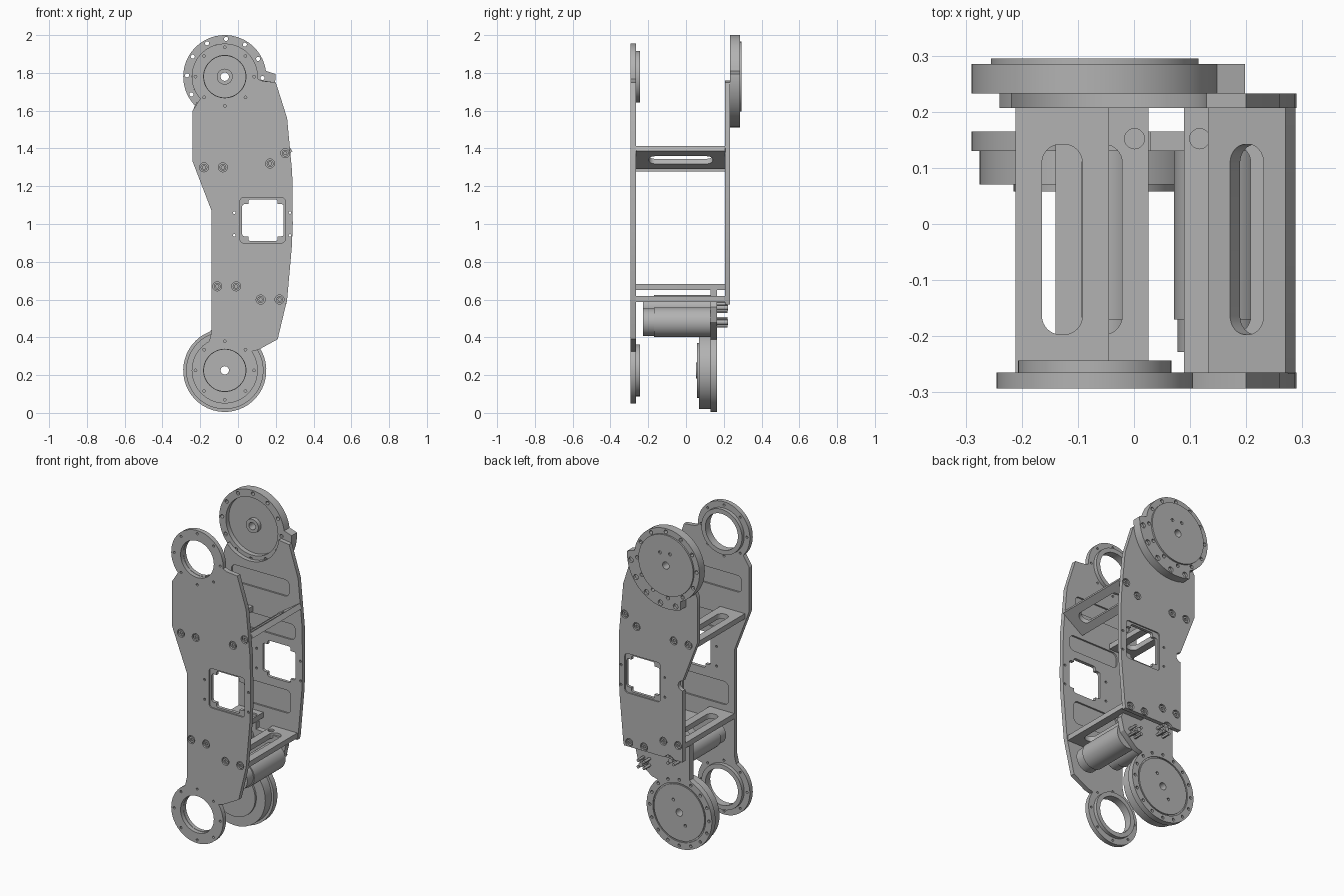
import bpy, bmesh, math
from mathutils import Matrix, Vector

cube = bpy.data.objects.get("Cube")
if cube:
    bpy.data.objects.remove(cube)

metal = bpy.data.materials.new("plain_grey")
metal.use_nodes = True
GREY = (0.45, 0.45, 0.45, 1)
metal.diffuse_color = GREY
metal.node_tree.nodes["Principled BSDF"].inputs["Base Color"].default_value = GREY

CX, TOP, LOW = -0.07, 1.78, 0.225   # joint axis positions


def arc(x, z, r, a0, a1, n=40):
    angles = [math.radians(a0 + (a1 - a0) * i / n) for i in range(n + 1)]
    return [(x + r * math.cos(a), z + r * math.sin(a)) for a in angles]


def circle(x, z, r, n=48):
    return arc(x, z, r, 0, 360, n)[:-1]


def rounded(x0, x1, z0, z1, r):
    pts = []
    for x, z, a in ((x1 - r, z1 - r, 0), (x0 + r, z1 - r, 90),
                    (x0 + r, z0 + r, 180), (x1 - r, z0 + r, 270)):
        pts += arc(x, z, r, a, a + 90, 8)
    return pts


def build(name, shapes, flat=False):
    """Extrude each (outline, low, high) along y, or along z if flat."""
    bm = bmesh.new()
    for pts, lo, hi in shapes:
        put = (lambda u, v, w: (u, v, w)) if flat else (lambda u, v, w: (u, w, v))
        face = bm.faces.new([bm.verts.new(put(u, v, lo)) for u, v in pts])
        res = bmesh.ops.extrude_face_region(bm, geom=[face])
        moved = [g for g in res["geom"] if isinstance(g, bmesh.types.BMVert)]
        bmesh.ops.translate(bm, verts=moved, vec=Vector(put(0, 0, hi - lo)))
    bmesh.ops.recalc_face_normals(bm, faces=bm.faces)
    mesh = bpy.data.meshes.new(name)
    bm.to_mesh(mesh)
    bm.free()
    mesh.materials.append(metal)
    obj = bpy.data.objects.new(name, mesh)
    bpy.context.collection.objects.link(obj)
    return obj


def cut(obj, shapes, flat=False):
    tool = build("cutter", shapes, flat)
    mod = obj.modifiers.new("cut", "BOOLEAN")
    mod.operation, mod.solver, mod.object = "DIFFERENCE", "EXACT", tool
    bpy.context.view_layer.update()
    result = obj.evaluated_get(bpy.context.evaluated_depsgraph_get())
    obj.data = bpy.data.meshes.new_from_object(result)
    obj.data.name = obj.name
    obj.modifiers.clear()
    bpy.data.objects.remove(tool)


def holes(z, r, count, size, lo, hi, start=0, step=None):
    step = step or 360 / count
    return [(circle(CX + r * math.cos(math.radians(start + i * step)),
                    z + r * math.sin(math.radians(start + i * step)), size, 12), lo, hi)
            for i in range(count)]


SCREWS = [(-0.18, 1.3), (-0.08, 1.3), (0.17, 1.32), (0.25, 1.375),
          (-0.11, 0.67), (-0.01, 0.67), (0.12, 0.6), (0.22, 0.6)]
RIGHT_EDGE = [(0.26, 0.6), (0.285, 0.88), (0.29, 1.0), (0.287, 1.27), (0.26, 1.56), (0.2, 1.75)]
LEFT_EDGE = [(-0.24, 1.6), (-0.24, 1.33), (-0.14, 1.07)]
POCKETS = [rounded(-0.19, 0.2, 1.43, 1.53, 0.03), rounded(-0.1, 0.24, 1.175, 1.27, 0.03),
           rounded(-0.1, 0.21, 0.72, 0.86, 0.03)]


def finish_plate(plate, inner, outer):
    """Window, pockets and sunk screws shared by both side plates."""
    s = 1 if outer > inner else -1
    span = lambda a, b: (min(a, b), max(a, b))
    cut(plate, [(rounded(0.01, 0.25, 0.9, 1.14, 0.02), *span(outer - 0.008 * s, outer + 0.02 * s))])
    cut(plate, [(rounded(0.022, 0.242, 0.935, 1.105, 0.012), -1, 1)])
    cut(plate, [(rounded(0.055, 0.21, 0.91, 1.13, 0.012), -1, 1)])
    cut(plate, [(p, *span(inner - 0.02 * s, inner + 0.01 * s)) for p in POCKETS])
    cut(plate, [(circle(x, z, 0.024, 20), *span(outer - 0.014 * s, outer + 0.02 * s))
                for x, z in SCREWS])
    small = [(circle(x, z, 0.007, 10), -1, 1)
             for x in (-0.02, 0.275) for z in (0.94, 1.06)]
    cut(plate, small)
    heads = build(plate.name + "_screws", [(circle(x, z, 0.018, 16),
                  *span(outer - 0.018 * s, outer - 0.003 * s)) for x, z in SCREWS])
    cut(heads, [(circle(x, z, 0.009, 6), *span(outer - 0.011 * s, outer + 0.02 * s))
                for x, z in SCREWS])


# Front plate with a bearing ring at each end
front = build("front_plate", [(
    arc(CX, TOP, 0.175, -4, 222) + LEFT_EDGE + [(-0.14, 0.43)]
    + arc(CX, LOW, 0.175, 118, 395) + [(0.11, 0.335), (0.21, 0.39)] + RIGHT_EDGE
    + [(0.13, 1.757)], -0.293, -0.265)])
for z, label in ((TOP, "upper"), (LOW, "lower")):
    cut(front, [(circle(CX, z, 0.112), -1, 1)] + holes(z, 0.155, 8, 0.007, -1, 1))
    boss = build(label + "_bearing_lip", [(circle(CX, z, 0.137), -0.267, -0.243)])
    cut(boss, [(circle(CX, z, 0.11), -1, 1)])
finish_plate(front, -0.265, -0.293)

# Back plate, hollowed round the upper joint
back = build("back_plate", [(
    LEFT_EDGE + [(-0.14, 0.575), (0.255, 0.575)] + RIGHT_EDGE
    + arc(CX, TOP, 0.2, -6, -138), 0.207, 0.233)])
cut(back, [(circle(-0.14, 1.04, 0.03, 20), -1, 1), (circle(-0.05, 0.56, 0.035, 20), -1, 1)])
finish_plate(back, 0.207, 0.233)

# Upper joint disc: body with flange, cap and inner hub
disc = build("upper_joint_disc", [(
    arc(CX, TOP, 0.22, 8, 245) + arc(CX, TOP, 0.268, 250, 363), 0.233, 0.285)])
cut(disc, [(circle(CX, TOP, 0.175), 0.2, 0.262)])
cut(disc, [(circle(CX, TOP, 0.022, 24), -1, 1)] + holes(TOP, 0.2, 12, 0.011, -1, 1, 28)
    + holes(TOP, 0.245, 5, 0.016, 0.27, 1, -104, 24))
cap = build("upper_joint_cap", [(circle(CX, TOP, 0.185), 0.284, 0.295)])
cut(cap, [(circle(CX, TOP, 0.022, 24), -1, 1)] + holes(TOP, 0.08, 2, 0.01, 0.28, 1, 60, 50))
rim = build("upper_joint_rim", [(circle(CX, TOP, 0.21), 0.284, 0.293)])
cut(rim, [(circle(CX, TOP, 0.19), -1, 1)] + holes(TOP, 0.2, 12, 0.011, -1, 1, 28))
hub = build("upper_hub", [(circle(CX, TOP, 0.042, 32), 0.236, 0.264)])
cut(hub, [(circle(CX, TOP, 0.022, 24), -1, 1)])

# Lower joint plate carrying the motors, with stepped disc on its inside
foot = build("lower_joint_plate", [(
    [(-0.14, 0.65), (-0.14, 0.44)] + arc(CX, LOW, 0.22, 112, 408)
    + [(0.12, 0.4), (0.21, 0.48), (0.23, 0.56), (0.21, 0.6), (0.03, 0.61), (0.03, 0.65)],
    0.13, 0.165)])
groove = build("groove_tool", [(circle(CX, LOW, 0.178), 0.158, 0.2)])
cut(groove, [(circle(CX, LOW, 0.17), -1, 1)])
mod = foot.modifiers.new("groove", "BOOLEAN")
mod.operation, mod.solver, mod.object = "DIFFERENCE", "EXACT", groove
groove.hide_render = True
groove.hide_viewport = True
cut(foot, [(circle(CX, LOW, 0.022, 24), -1, 1)] + holes(LOW, 0.2, 16, 0.009, 0.15, 1)
    + holes(LOW, 0.08, 2, 0.009, 0.15, 1, 60, 180))
bpy.data.objects.remove(groove)
steps = [("lower_joint_drum", 0.205, 0.07, 0.131), ("lower_joint_step", 0.145, 0.058, 0.071)]
for name, r, lo, hi in steps:
    part = build(name, [(circle(CX, LOW, r), lo, hi)])
    cut(part, [(circle(CX, LOW, 0.022, 24), -1, 1)])
hub = build("lower_hub", [(circle(CX, LOW, 0.042, 32), 0.052, 0.06)])
cut(hub, [(circle(CX, LOW, 0.022, 24), -1, 1)])

# Slotted cross bars between the plates
bars = [("upper_left_bar", -0.128, 1.295, 0, False), ("upper_right_bar", 0.21, 1.352, 34, False),
        ("lower_left_bar", -0.057, 0.667, 0, True), ("lower_right_bar", 0.172, 0.602, 0, True)]
for name, x, z, tilt, lower in bars:
    bar = build(name, [(rounded(-0.083, 0.083, -0.266, 0.208, 0.002), -0.016, 0.016)], True)
    cut(bar, [(rounded(-0.036, 0.036, -0.197, 0.142, 0.033), -1, 1)], True)
    if lower:
        side = 0.058 if x < 0 else -0.055
        cut(bar, [(circle(side, 0.152, 0.018, 20), 0.005, 1)], True)
    bar.data.transform(Matrix.Translation((x, 0, z))
                       @ Matrix.Rotation(-math.radians(tilt), 4, "Y"))

# Two motors with end caps, shafts and cross-shaped couplings
motors = [("left_motor", -0.05, 0.557, 0.066, -0.17), ("right_motor", 0.15, 0.48, 0.079, -0.17)]
for name, x, z, r, start in motors:
    build(name, [(circle(x, z, r), start, 0.131)])
    build(name + "_end_cap", [(circle(x, z, r * 0.92), start - 0.058, start + 0.001)])
    build(name + "_shaft", [(circle(x, z, 0.014, 20), 0.13, 0.222)])
    arms = [circle(x + 0.028 * math.cos(a), z + 0.028 * math.sin(a), 0.009, 12)
            for a in (math.pi * (0.25 + i / 2) for i in range(4))]
    build(name + "_coupling", [(a, 0.16, 0.22) for a in arms])

# Smooth round walls, keep hard edges sharp
for obj in bpy.context.collection.objects:
    if obj.type == "MESH" and metal.name in obj.data.materials:
        obj.data.shade_smooth()
        obj.data.set_sharp_from_angle(angle=math.radians(30))
